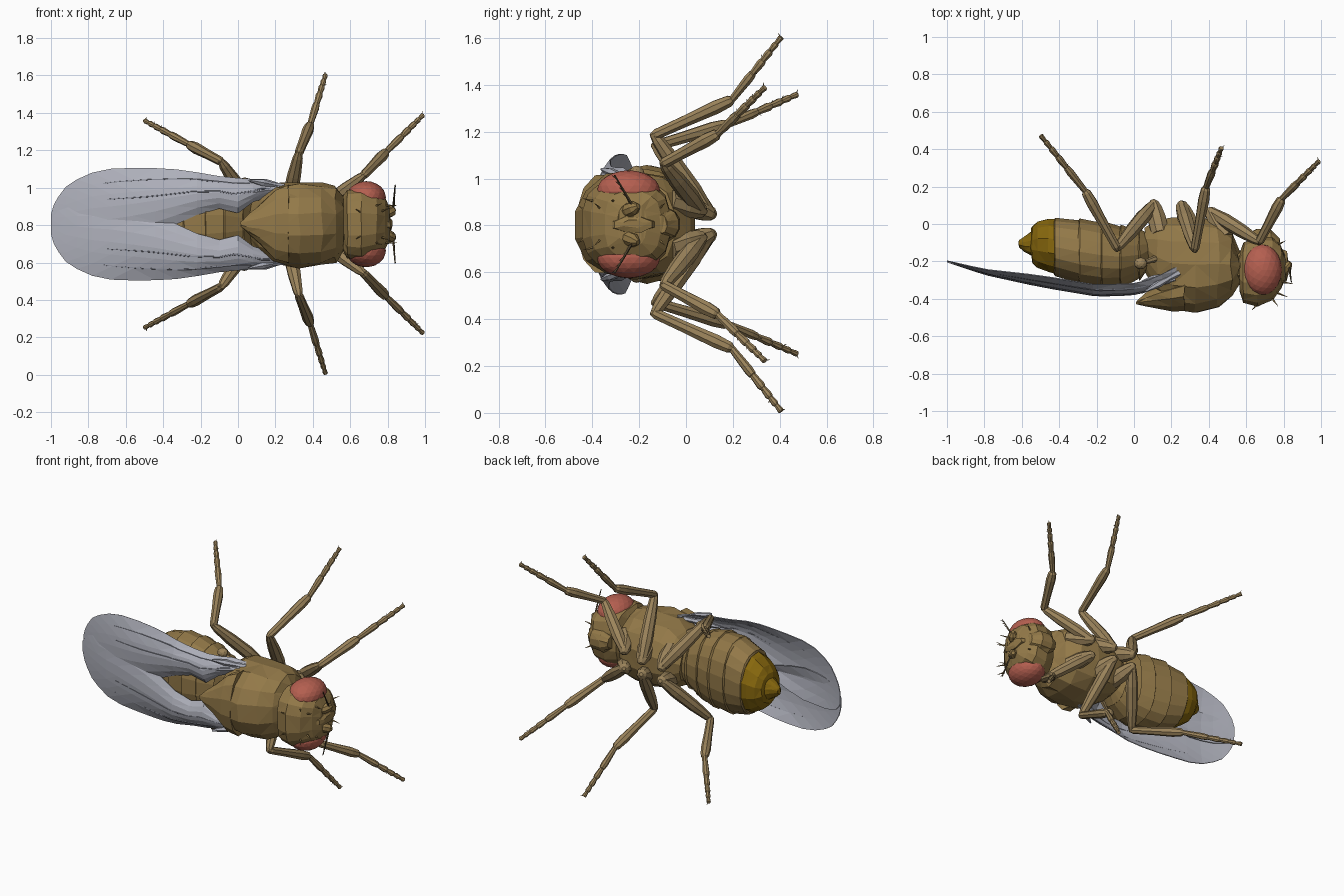
import bpy, bmesh, math, random
from mathutils import Vector

random.seed(4)
MID = 0.805  # height of the mirror plane


def material(name, r, g, b):
    m = bpy.data.materials.new(name)
    m.diffuse_color = (r, g, b, 1)
    return m


TAN = material("tan_body", 0.29, 0.19, 0.065)
LEG = material("tan_leg", 0.33, 0.23, 0.105)
GOLD = material("dark_gold", 0.24, 0.135, 0.004)
RED = material("eye_red", 0.46, 0.115, 0.08)
WING = material("wing_grey", 0.42, 0.43, 0.49)
VEIN = material("vein_grey", 0.25, 0.26, 0.31)
DARK = material("bristle_brown", 0.07, 0.05, 0.025)


def finish(name, bm, mat):
    bmesh.ops.recalc_face_normals(bm, faces=bm.faces)
    me = bpy.data.meshes.new(name)
    bm.to_mesh(me)
    bm.free()
    ob = bpy.data.objects.new(name, me)
    bpy.context.collection.objects.link(ob)
    me.materials.append(mat)
    return ob


def skin(bm, rings):
    """Bridge closed rings of points and cap the ends."""
    vs = [[bm.verts.new(p) for p in r] for r in rings]
    n = len(vs[0])
    for a, b in zip(vs, vs[1:]):
        for i in range(n):
            j = (i + 1) % n
            bm.faces.new((a[i], a[j], b[j], b[i]))
    bm.faces.new(vs[0])
    bm.faces.new(vs[-1])


def loft(name, stations, mat, n=16, power=2.0, jitter=0.004):
    """Body along x from stations (x, y_back, y_belly, half_width)."""
    rings = []
    for x, y0, y1, rz in stations:
        ring = []
        for i in range(n):
            t = 2 * math.pi * (i + 0.5) / n
            c, s = math.cos(t), math.sin(t)
            c = math.copysign(abs(c) ** (2 / power), c)
            s = math.copysign(abs(s) ** (2 / power), s)
            ring.append((x + random.uniform(-jitter, jitter),
                         (y0 + y1) / 2 + c * (y1 - y0) / 2 * 1.02,
                         MID + s * rz + random.uniform(-jitter, jitter)))
        rings.append(ring)
    bm = bmesh.new()
    skin(bm, rings)
    bmesh.ops.triangulate(bm, faces=bm.faces)
    return finish(name, bm, mat)


def tube(bm, pts, radii, n=8):
    pts = [Vector(p) for p in pts]
    rings = []
    for i, p in enumerate(pts):
        d = (pts[min(i + 1, len(pts) - 1)] - pts[max(i - 1, 0)]).normalized()
        u = d.cross(Vector((0.9, 0.1, -0.42)) if abs(d.x) < 0.7 else Vector((0, 0, 1))).normalized()
        v = d.cross(u)
        rings.append([p + radii[i] * (u * math.cos(2 * math.pi * k / n) + v * math.sin(2 * math.pi * k / n))
                      for k in range(n)])
    skin(bm, rings)


def limb(bm, a, b, profile, n=8):
    """Straight tube from a to b with profile (fraction, radius)."""
    a, b = Vector(a), Vector(b)
    tube(bm, [a.lerp(b, t) for t, _ in profile], [r for _, r in profile], n)


def ball(name, loc, size, mat, sub=2):
    bm = bmesh.new()
    bmesh.ops.create_icosphere(bm, subdivisions=sub, radius=1)
    for v in bm.verts:
        v.co = Vector([v.co[k] * size[k] + loc[k] for k in range(3)])
    return finish(name, bm, mat)


def interp(table, x):
    for (x0, y0), (x1, y1) in zip(table, table[1:]):
        if x0 <= x <= x1:
            return y0 + (y1 - y0) * (x - x0) / (x1 - x0)
    return table[-1][1] if x > table[-1][0] else table[0][1]


# Thorax, with the pointed shield behind it
loft("thorax", [(0.06, -0.25, -0.02, 0.12), (0.12, -0.37, 0.02, 0.18), (0.20, -0.455, 0.035, 0.22),
                (0.33, -0.475, 0.04, 0.23), (0.45, -0.445, 0.02, 0.222), (0.52, -0.385, -0.05, 0.20),
                (0.56, -0.32, -0.15, 0.14)], TAN, 14, 2.2, 0.008)
loft("thorax_shield", [(0.015, -0.43, -0.41, 0.012), (0.06, -0.44, -0.37, 0.055), (0.12, -0.452, -0.33, 0.11),
                       (0.20, -0.468, -0.28, 0.19), (0.27, -0.468, -0.25, 0.215)], TAN, 12)
loft("neck", [(0.53, -0.31, -0.14, 0.10), (0.60, -0.31, -0.14, 0.10)], TAN, 10)

# Abdomen of overlapping plates
edge = [(0.10, -0.20, -0.06, 0.10), (0.03, -0.30, -0.03, 0.18), (-0.07, -0.345, -0.005, 0.235),
        (-0.17, -0.348, 0.015, 0.253), (-0.29, -0.325, 0.028, 0.25), (-0.42, -0.278, 0.032, 0.205)]
plates = [edge[0]]
for x, a, b, w in edge[1:]:
    plates += [(x, a, b, w), (x - 0.006, a + 0.009, b - 0.009, w - 0.009)]
loft("abdomen", plates, TAN, 18, 2.2, 0.003)
loft("abdomen_tail", [(-0.40, -0.276, 0.03, 0.203), (-0.46, -0.258, 0.028, 0.18), (-0.515, -0.235, 0.015, 0.14),
                      (-0.545, -0.21, -0.015, 0.10), (-0.55, -0.17, -0.04, 0.07),
                      (-0.585, -0.15, -0.065, 0.05), (-0.615, -0.125, -0.085, 0.022)], GOLD, 12)

# Head, cheeks and mouth
loft("head", [(0.565, -0.36, -0.15, 0.15), (0.585, -0.42, -0.10, 0.183), (0.66, -0.44, -0.07, 0.188),
              (0.74, -0.405, -0.07, 0.165), (0.785, -0.345, -0.11, 0.14), (0.81, -0.29, -0.17, 0.09)],
     TAN, 16, 2.9)
loft("face_ridge", [(0.77, -0.34, -0.12, 0.04), (0.815, -0.31, -0.14, 0.035), (0.825, -0.27, -0.18, 0.02)], TAN, 8)
loft("mouth", [(0.61, -0.12, -0.045, 0.04), (0.66, -0.12, -0.025, 0.07), (0.73, -0.12, -0.03, 0.065),
               (0.78, -0.13, -0.08, 0.04)], TAN, 10)

# Leg joints as (x, y, offset from mirror plane): coxa root, hip, knee, ankle, foot
legs = {
    "front_leg": [(0.49, -0.07, 0.10), (0.41, 0.065, 0.058), (0.67, -0.095, 0.26), (0.79, 0.135, 0.385), (0.99, 0.337, 0.584)],
    "middle_leg": [(0.31, -0.05, 0.11), (0.255, 0.098, 0.045), (0.325, -0.135, 0.38), (0.385, 0.195, 0.53), (0.468, 0.408, 0.80)],
    "rear_leg": [(0.14, -0.05, 0.10), (0.105, 0.105, 0.045), (-0.09, -0.13, 0.335), (-0.26, 0.175, 0.425), (-0.5, 0.475, 0.554)],
}
coxa = [(0, 0.05), (0.5, 0.052), (0.85, 0.042), (1.05, 0.03), (1.15, 0.012)]
femur = [(-0.04, 0.02), (0.05, 0.03), (0.3, 0.04), (0.65, 0.037), (0.93, 0.027), (1.03, 0.016)]
tibia = [(-0.04, 0.014), (0.03, 0.024), (0.4, 0.026), (0.8, 0.031), (0.97, 0.026), (1.02, 0.014)]
tarsus = []
cuts = [0, 0.42, 0.62, 0.77, 0.89, 1]
for k in range(5):  # five beads along the foot
    t, e = cuts[k], cuts[k + 1]
    r = 0.021 - 0.0018 * k
    tarsus += [(t + 0.005, r * 0.75), (t + (e - t) * 0.8, r), (e - 0.005, r * 0.85)]

# Wing width tables and height line
outer = [(-1.0, 0.05), (-0.98, 0.12), (-0.92, 0.20), (-0.82, 0.265), (-0.7, 0.295), (-0.5, 0.302),
         (-0.3, 0.29), (-0.1, 0.255), (0.05, 0.24), (0.15, 0.24), (0.24, 0.21)]
inner = [(-1.0, -0.02), (-0.97, -0.07), (-0.88, -0.10), (-0.7, -0.11), (-0.5, -0.07), (-0.33, 0.0),
         (-0.24, 0.045), (-0.1, 0.085), (0.0, 0.06), (0.08, 0.12), (0.24, 0.17)]
height = [(-1.0, -0.20), (-0.8, -0.267), (-0.5, -0.333), (-0.2, -0.383), (0.0, -0.375), (0.1, -0.35), (0.24, -0.28)]


def wing_point(x, f, s, lift=0.0):
    a, b = interp(inner, x), interp(outer, x)
    arch = 0.045 * (2 * f - 0.9) ** 2 * min(1, (x + 1.0) * 2)
    return Vector((x, interp(height, x) + arch + s * 0.003 - lift, MID + s * (a + (b - a) * f)))


for s, side in ((1, "left"), (-1, "right")):
    def P(x, y, d):
        return Vector((x, y, MID + s * d))

    for name, joints in legs.items():
        j = [P(*q) for q in joints]
        bm = bmesh.new()
        for k, prof in enumerate((coxa, femur, tibia, tarsus)):
            limb(bm, j[k], j[k + 1], prof)
        d = (j[4] - j[3]).normalized()
        for q in (0.42, 0.62, 0.77, 0.97):  # short spines on the foot joints
            a = j[3].lerp(j[4], q)
            h = d.cross(Vector((random.uniform(-1, 1), random.uniform(-1, 1), 0.3))).normalized()
            limb(bm, a, a + d * 0.015 + h * 0.022, [(0, 0.005), (1, 0.001)], 3)
        finish(f"{side}_{name}", bm, LEG)

    # Wing membrane
    bm = bmesh.new()
    xs = [-1.0, -0.985, -0.96, -0.92, -0.86, -0.78, -0.68, -0.56, -0.44, -0.33, -0.22, -0.1, 0.0, 0.08, 0.15, 0.24]
    grid = [[bm.verts.new(wing_point(x, c / 6, s)) for c in range(7)] for x in xs]
    for a, b in zip(grid, grid[1:]):
        for c in range(6):
            bm.faces.new((a[c], a[c + 1], b[c + 1], b[c]))
    bmesh.ops.triangulate(bm, faces=bm.faces)
    wing = finish(f"{side}_wing", bm, WING)
    mod = wing.modifiers.new("thickness", 'SOLIDIFY')
    mod.thickness = 0.005
    mod.offset = 0

    # Wing veins
    bm = bmesh.new()
    for f0, f1, end in ((0.84, 0.82, -0.72), (0.5, 0.6, -0.7)):
        line = [wing_point(0.2 + (end - 0.2) * t / 12, f0 + (f1 - f0) * t / 12, s, 0.0005) for t in range(13)]
        tube(bm, line, [0.006 - 0.00025 * t for t in range(13)], 5)
    finish(f"{side}_wing_veins", bm, VEIN)

    # Crumpled wing root
    bm = bmesh.new()
    for a, b, r in (((0.24, -0.26, 0.20), (0.06, -0.36, 0.235), 0.02), ((0.22, -0.29, 0.19), (0.0, -0.36, 0.16), 0.02),
                    ((0.2, -0.27, 0.2), (0.04, -0.31, 0.19), 0.02)):
        limb(bm, P(*a), P(*b), [(0, r), (0.3, r * 0.7), (0.6, r), (1, r * 0.3)], 6)
    finish(f"{side}_wing_root", bm, WING)

    # Balancer knob on its stalk
    ball(f"{side}_balancer", P(0.035, -0.21, 0.22), (0.035, 0.032, 0.03), LEG)
    bm = bmesh.new()
    limb(bm, P(0.13, -0.18, 0.15), P(0.04, -0.21, 0.22), [(0, 0.02), (1, 0.01)], 6)
    finish(f"{side}_balancer_stalk", bm, LEG)

    # Eye
    ball(f"{side}_eye", P(0.685, -0.245, 0.142), (0.106, 0.135, 0.088), RED, 3)

    # Antenna with feathered bristle
    bm = bmesh.new()
    limb(bm, P(0.78, -0.27, 0.05), P(0.83, -0.21, 0.075), [(0, 0.018), (0.4, 0.03), (0.8, 0.03), (1.1, 0.012)])
    finish(f"{side}_antenna", bm, TAN)
    bm = bmesh.new()
    a, b = P(0.83, -0.23, 0.08), P(0.84, -0.305, 0.21)
    limb(bm, a, b, [(0, 0.007), (1, 0.003)], 4)
    for t in (0.25, 0.45, 0.65, 0.85):
        p = a.lerp(b, t)
        limb(bm, p, p + Vector((0.006, -0.022, s * 0.018)), [(0, 0.004), (1, 0.001)], 3)
    finish(f"{side}_antenna_bristle", bm, DARK)

    # Bristles on the head: root and tip offset
    bm = bmesh.new()
    for p, d in (((0.77, -0.37, 0.07), (0.05, -0.02, 0.02)), ((0.74, -0.40, 0.10), (0.03, -0.04, 0.01)),
                 ((0.66, -0.43, 0.06), (-0.03, -0.03, 0.02)), ((0.79, -0.31, 0.10), (0.06, -0.01, 0.0)),
                 ((0.77, -0.11, 0.07), (0.04, 0.02, 0.02))):
        limb(bm, P(*p), P(*[u + v for u, v in zip(p, d)]), [(0, 0.006), (1, 0.001)], 4)
    finish(f"{side}_bristles", bm, TAN)
